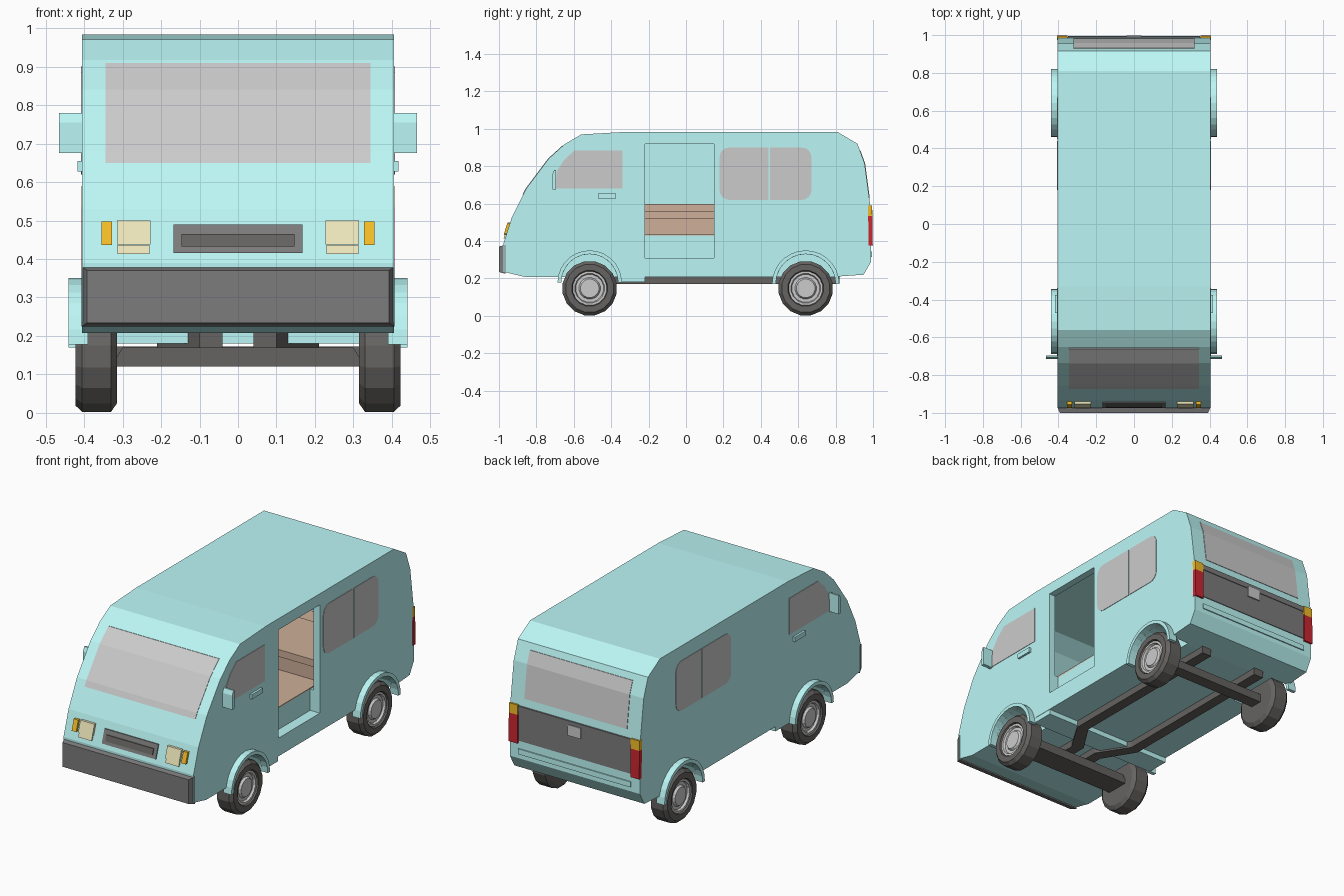
import bpy, bmesh, math

if "Cube" in bpy.data.objects:
    bpy.data.objects.remove(bpy.data.objects["Cube"])


def mat(name, r, g, b):
    m = bpy.data.materials.new(name)
    m.diffuse_color = (r, g, b, 1)
    m.use_nodes = True
    m.node_tree.nodes["Principled BSDF"].inputs["Base Color"].default_value = m.diffuse_color
    return m


TEAL = mat("teal_paint", 0.50, 0.93, 0.92)
DARK = mat("dark_plastic", 0.13, 0.125, 0.12)
TRIM = mat("grey_trim", 0.2, 0.2, 0.2)
GLASS = mat("grey_glass", 0.55, 0.55, 0.55)
METAL = mat("wheel_metal", 0.6, 0.6, 0.6)
BROWN = mat("brown_interior", 0.62, 0.43, 0.32)
LAMP = mat("lamp_yellow", 0.85, 0.8, 0.5)
ORANGE = mat("indicator_orange", 0.9, 0.5, 0.02)
RED = mat("tail_red", 0.6, 0.02, 0.03)


def finish(name, bm, m):
    bmesh.ops.recalc_face_normals(bm, faces=bm.faces)
    me = bpy.data.meshes.new(name)
    bm.to_mesh(me)
    bm.free()
    me.materials.append(m)
    ob = bpy.data.objects.new(name, me)
    bpy.context.collection.objects.link(ob)
    return ob


def prism(name, pts, axis, a, b, m):
    """Extrude a 2D outline along an axis from a to b."""
    put = {'x': lambda p, t: (t, p[0], p[1]),
           'y': lambda p, t: (p[0], t, p[1]),
           'z': lambda p, t: (p[0], p[1], t)}[axis]
    bm = bmesh.new()
    lo = [bm.verts.new(put(p, a)) for p in pts]
    hi = [bm.verts.new(put(p, b)) for p in pts]
    bm.faces.new(lo)
    bm.faces.new(hi)
    n = len(pts)
    for i in range(n):
        bm.faces.new((lo[i], lo[(i + 1) % n], hi[(i + 1) % n], hi[i]))
    return finish(name, bm, m)


def box(name, x0, x1, y0, y1, z0, z1, m):
    return prism(name, [(x0, y0), (x1, y0), (x1, y1), (x0, y1)], 'z', z0, z1, m)


def arc(cy, cz, r, a0, a1, n):
    return [(cy + r * math.cos(math.radians(a0 + (a1 - a0) * i / n)),
             cz + r * math.sin(math.radians(a0 + (a1 - a0) * i / n))) for i in range(n + 1)]


def cut(ob, cutter):
    mod = ob.modifiers.new("cut", 'BOOLEAN')
    mod.operation, mod.solver, mod.object = 'DIFFERENCE', 'EXACT', cutter
    bpy.context.view_layer.objects.active = ob
    bpy.ops.object.modifier_apply(modifier=mod.name)
    bpy.data.objects.remove(cutter)


# Side profile (y, z): nose going up, tail going up
NOSE = [(-0.975, 0.235), (-0.975, 0.39), (-0.93, 0.53), (-0.855, 0.68), (-0.735, 0.84),
        (-0.65, 0.917), (-0.56, 0.97), (-0.33, 0.983)]
TAIL = [(0.95, 0.22), (0.99, 0.29), (0.985, 0.59), (0.955, 0.815), (0.917, 0.92), (0.81, 0.983)]


def on_profile(prof, z):
    for (y0, z0), (y1, z1) in zip(prof, prof[1:]):
        if z0 <= z <= z1:
            return y0 + (y1 - y0) * (z - z0) / (z1 - z0)


def skin(name, prof, x0, x1, z0, z1, out, m):
    """Panel lying on the nose or tail profile."""
    s = -1 if prof is NOSE else 1
    zs = [z0] + [z for _, z in prof if z0 < z < z1] + [z1]
    outer = [(on_profile(prof, z) + s * out, z) for z in zs]
    inner = [(on_profile(prof, z) - s * 0.012, z) for z in reversed(zs)]
    return prism(name, outer + inner, 'x', x0, x1, m)


# Body shell with cabin, door opening and wheel wells cut out
WHEELS = [("front", -0.515, 0.172, 0.178), ("rear", 0.64, 0.18, 0.17)]
body = prism("body", NOSE + TAIL[::-1] + [(0.78, 0.208), (-0.86, 0.208)], 'x', -0.405, 0.405, TEAL)
cut(body, prism("cabin_cutter", [(-0.88, 0.43), (-0.80, 0.66), (-0.61, 0.87), (-0.52, 0.93), (0.80, 0.935),
                                 (0.87, 0.89), (0.93, 0.6), (0.94, 0.43)], 'x', -0.365, 0.365, TEAL))
cut(body, box("door_cutter", 0.345, 0.5, -0.22, 0.15, 0.31, 0.92, TEAL))
for side, s in (("left", -1), ("right", 1)):
    for end, y, r, cz in WHEELS:
        well = [(y - r + .02, 0.1)] + arc(y, cz, r - .02, 180, 0, 12) + [(y + r - .02, 0.1)]
        cut(body, prism("well_cutter", well, 'x', s * 0.29, s * 0.5, TEAL))


# Wheels: lathed tyre, rim and hub
def lathe(name, prof, s, y, z, m, n=16):
    bm = bmesh.new()
    rings = []
    for x, r in prof:
        rings.append([bm.verts.new((s * x, y + r * math.cos(2 * math.pi * (i + .5) / n),
                                    z + r * math.sin(2 * math.pi * (i + .5) / n))) for i in range(n)])
    for p, q in zip(rings, rings[1:]):
        for i in range(n):
            bm.faces.new((p[i], p[(i + 1) % n], q[(i + 1) % n], q[i]))
    bm.faces.new(rings[0])
    bm.faces.new(rings[-1])
    return finish(name, bm, m)


for side, s in (("left", -1), ("right", 1)):
    for end, y, r, cz in WHEELS:
        tag = f"{end}_{side}"
        lathe("tyre_" + tag, [(0.315, 0.125), (0.33, 0.147), (0.405, 0.147), (0.423, 0.13),
                              (0.423, 0.097), (0.40, 0.09)], s, y, 0.147, DARK)
        lathe("rim_" + tag, [(0.39, 0.092), (0.415, 0.092), (0.415, 0.08), (0.403, 0.075),
                             (0.403, 0.058), (0.415, 0.05), (0.415, 0.04)], s, y, 0.147, METAL)
        # Arch flare with short legs
        o, i = arc(y, cz, r, 180, 0, 14), arc(y, cz, r - 0.02, 0, 180, 14)
        prism("arch_flare_" + tag, o + i, 'x', s * 0.39, s * 0.44, TEAL)

    # Side glass
    a, b = s * 0.395, s * 0.4075
    prism("cab_window_" + side, [(-0.70, 0.68), (-0.34, 0.68), (-0.34, 0.885), (-0.595, 0.885),
                                 (-0.65, 0.835), (-0.69, 0.775)], 'x', a, b, GLASS)
    R = 0.05
    prism("rear_window_a_" + side, [(0.44, 0.62), (0.44, 0.90)] + arc(0.18 + R, 0.90 - R, R, 90, 180, 4)
          + arc(0.18 + R, 0.62 + R, R, 180, 270, 4), 'x', a, b, GLASS)
    prism("rear_window_b_" + side, [(0.45, 0.90), (0.45, 0.62)] + arc(0.67 - R, 0.62 + R, R, -90, 0, 4)
          + arc(0.67 - R, 0.90 - R, R, 0, 90, 4), 'x', a, b, GLASS)

    # Handle and mirror
    box("door_handle_" + side, s * 0.40, s * 0.417, -0.47, -0.375, 0.628, 0.655, TEAL)
    prism("mirror_" + side, [(-0.715, 0.675), (-0.695, 0.675), (-0.695, 0.78), (-0.705, 0.78),
                             (-0.715, 0.755)], 'x', s * 0.40, s * 0.465, TEAL)

    # Lamps
    skin("headlight_" + side, NOSE, s * 0.227, s * 0.315, 0.438, 0.50, 0.014, LAMP)
    skin("lower_lamp_" + side, NOSE, s * 0.23, s * 0.313, 0.413, 0.436, 0.008, LAMP)
    skin("front_indicator_" + side, NOSE, s * 0.327, s * 0.355, 0.437, 0.497, 0.014, ORANGE)
    skin("tail_light_" + side, TAIL, s * 0.352, s * 0.407, 0.375, 0.535, 0.01, RED)
    skin("rear_indicator_" + side, TAIL, s * 0.352, s * 0.407, 0.535, 0.59, 0.01, ORANGE)

    # Chassis rail, stepping outward behind the front axle
    prism("chassis_rail_" + side, [(s * x, y) for x, y in (
        (0.04, -0.55), (0.10, -0.55), (0.10, -0.40), (0.21, -0.22), (0.21, 0.82),
        (0.15, 0.82), (0.15, -0.20), (0.04, -0.37))], 'z', 0.17, 0.212, DARK)

# Nose: windscreen, grille, bumper
skin("windscreen", NOSE, -0.345, 0.345, 0.65, 0.91, 0.003, GLASS)
skin("grille", NOSE, -0.168, 0.168, 0.415, 0.49, 0.006, TRIM)
skin("grille_slot", NOSE, -0.147, 0.147, 0.433, 0.465, 0.011, DARK)
bumper = box("front_bumper", -0.407, 0.407, -1.0, -0.965, 0.225, 0.38, TRIM)
for v in bumper.data.vertices:
    if v.co.y < -0.99:
        v.co.x *= 0.965
        v.co.z = 0.3025 + (v.co.z - 0.3025) * 0.88

# Tail: window, dark panel, plate lamp, lower ridge
skin("back_window", TAIL, -0.32, 0.32, 0.63, 0.885, 0.003, GLASS)
skin("back_panel", TAIL, -0.35, 0.35, 0.39, 0.555, 0.004, TRIM)
skin("back_panel_ledge", TAIL, -0.35, 0.35, 0.555, 0.585, 0.008, TRIM)
skin("tailgate_handle", TAIL, -0.04, 0.04, 0.505, 0.565, 0.012, METAL)
skin("tail_ridge", TAIL, -0.35, 0.35, 0.315, 0.345, 0.006, TEAL)

# Underside: axles and step sill
prism("front_axle", [(-0.33, 0.12), (0.33, 0.12), (0.30, 0.17), (-0.30, 0.17)], 'y', -0.58, -0.45, DARK)
box("rear_axle", -0.33, 0.33, 0.605, 0.675, 0.125, 0.172, DARK)
box("step_sill", -0.403, 0.403, -0.35, -0.22, 0.18, 0.212, TEAL)

# Interior: floor and L-shaped bench
box("cabin_floor", -0.36, 0.345, -0.55, 0.92, 0.425, 0.436, BROWN)
box("side_bench_base", -0.36, -0.17, -0.30, 0.22, 0.436, 0.52, BROWN)
box("side_bench_cushion", -0.36, -0.15, -0.30, 0.22, 0.52, 0.56, BROWN)
box("side_bench_back", -0.36, -0.31, -0.30, 0.22, 0.56, 0.597, BROWN)
box("rear_bench_base", -0.36, 0.33, 0.24, 0.60, 0.436, 0.52, BROWN)
box("rear_bench_cushion", -0.36, 0.33, 0.22, 0.60, 0.52, 0.56, BROWN)
